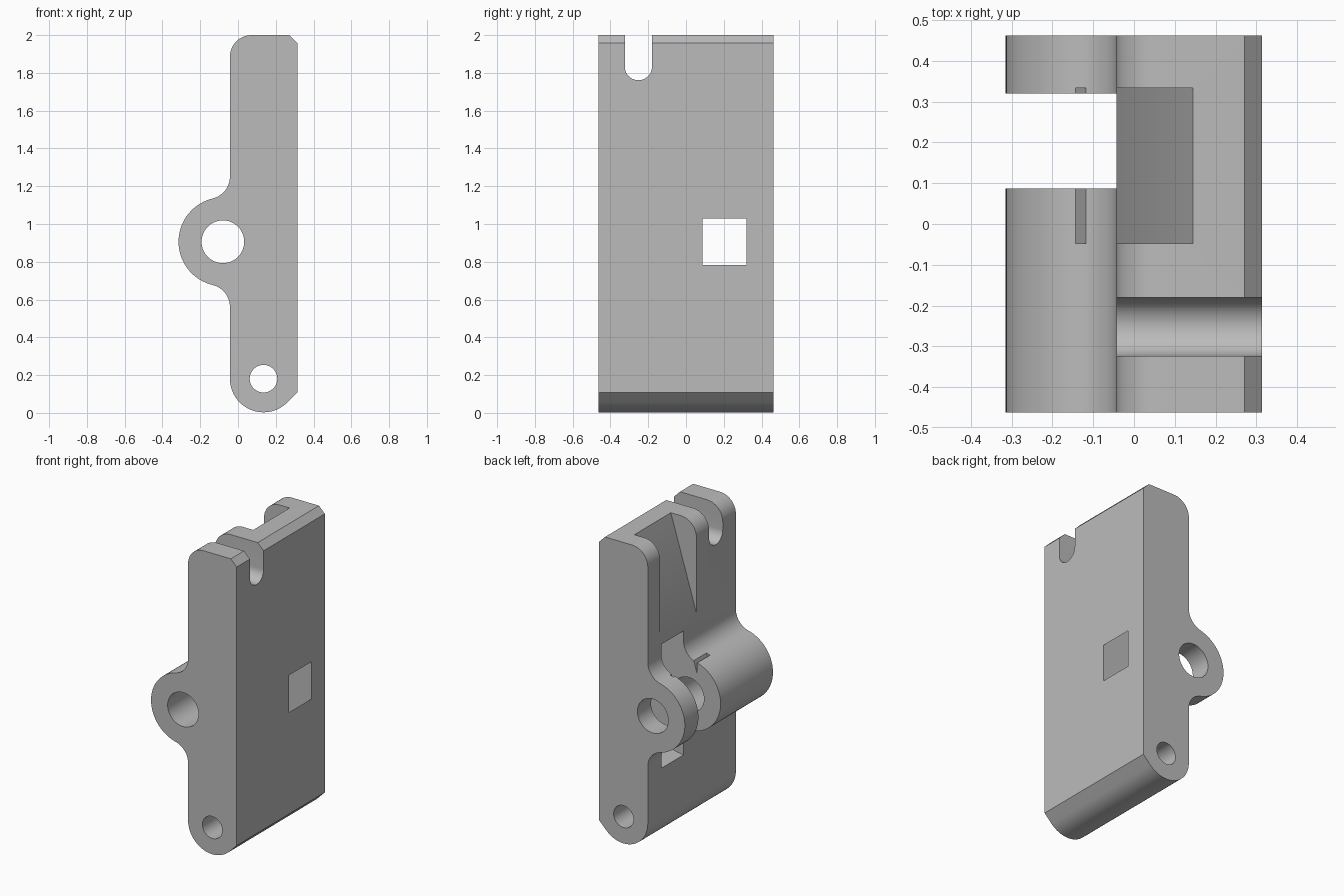
import bpy, bmesh
from math import cos, sin, radians, degrees, atan2

if "Cube" in bpy.data.objects:
    bpy.data.objects.remove(bpy.data.objects["Cube"])

HALF = 0.462                      # half depth along y
LEFT, RIGHT = -0.043, 0.314       # faces of the plate
BOSS, BOSS_R = (-0.08, 0.906), 0.235
FOOT, FOOT_R = (0.135, 0.181), 0.178

grey = bpy.data.materials.new("plain grey")
grey.diffuse_color = (0.5, 0.5, 0.5, 1)
grey.use_nodes = True
grey.node_tree.nodes["Principled BSDF"].inputs["Base Color"].default_value = grey.diffuse_color


def arc(c, r, a0, a1, n=14):
    """Points on an arc, angles in degrees."""
    return [(c[0] + r * cos(radians(a0 + (a1 - a0) * i / n)),
             c[1] + r * sin(radians(a0 + (a1 - a0) * i / n))) for i in range(n + 1)]


def prism(name, pts, lo, hi, axis="y"):
    """Extrude a 2D profile: (x, z) along y, or (y, z) along x."""
    bm = bmesh.new()
    put = (lambda p: (p[0], lo, p[1])) if axis == "y" else (lambda p: (lo, p[0], p[1]))
    face = bm.faces.new([bm.verts.new(put(p)) for p in pts])
    ext = bmesh.ops.extrude_face_region(bm, geom=[face])
    move = (0, hi - lo, 0) if axis == "y" else (hi - lo, 0, 0)
    bmesh.ops.translate(bm, vec=move,
                        verts=[v for v in ext["geom"] if isinstance(v, bmesh.types.BMVert)])
    bmesh.ops.recalc_face_normals(bm, faces=bm.faces)
    me = bpy.data.meshes.new(name)
    bm.to_mesh(me)
    bm.free()
    me.materials.append(grey)
    ob = bpy.data.objects.new(name, me)
    bpy.context.collection.objects.link(ob)
    return ob


def circle(c, r, n=64):
    return arc(c, r, 0, 360, n)[:-1]


def cut(body, cutter):
    """Subtract the cutter, then remove it."""
    mod = body.modifiers.new("cut", "BOOLEAN")
    mod.object, mod.operation, mod.solver = cutter, "DIFFERENCE", "EXACT"
    bpy.context.view_layer.objects.active = body
    bpy.ops.object.modifier_apply(modifier=mod.name)
    bpy.data.objects.remove(cutter)


# Fillet tangent to both the plate and the boss
rise = 0.345
d = LEFT - BOSS[0]
fr = (d * d + rise * rise - BOSS_R ** 2) / (2 * (BOSS_R + d))
fx = LEFT - fr
ang = degrees(atan2(rise, fx - BOSS[0]))

# Side profile, counter-clockwise from the foot
profile = arc(FOOT, FOOT_R, 180, 315, 24)
profile += [(RIGHT, FOOT[1] - FOOT_R * 2 ** 0.5 + RIGHT - FOOT[0]),
            (RIGHT, 1.957), (RIGHT - 0.043, 2.0)]
profile += arc((LEFT + 0.115, 1.885), 0.115, 90, 180)
profile += arc((fx, BOSS[1] + rise), fr, 0, ang - 180)
profile += arc(BOSS, BOSS_R, ang, 360 - ang, 36)[1:-1]
profile += arc((fx, BOSS[1] - rise), fr, 180 - ang, 0)
body = prism("hinge_plate", profile, -HALF, HALF)

# Pin holes through the boss and the foot
cut(body, prism("boss_hole", circle(BOSS, 0.113), -1, 1))
cut(body, prism("foot_hole", circle(FOOT, 0.073, 48), -1, 1))

# Round clearance that splits the boss and opens a window in the plate
cut(body, prism("boss_gap", circle(BOSS, 0.413, 96), 0.087, 0.32))

# Round-bottomed slot at the top
slot = arc((-0.252, 1.833), 0.072, 180, 360, 20) + [(-0.18, 2.2), (-0.324, 2.2)]
cut(body, prism("top_slot", slot, -0.6, 0.6, "x"))

# Sloping pocket in the back of the plate
x0, z0, x1, z1 = LEFT, 1.385, 0.145, 2.0
k = (x1 - x0) / (z1 - z0)
wedge = [(x0 - 0.1, z0 - 0.1 / k), (x1 + 0.1 * k, z1 + 0.1), (x0 - 0.1, z1 + 0.1)]
cut(body, prism("sloping_pocket", wedge, -0.048, 0.334))

# Smooth curves, sharp edges
bpy.ops.object.select_all(action="DESELECT")
body.select_set(True)
bpy.context.view_layer.objects.active = body
bpy.ops.object.shade_smooth_by_angle(angle=radians(20))
